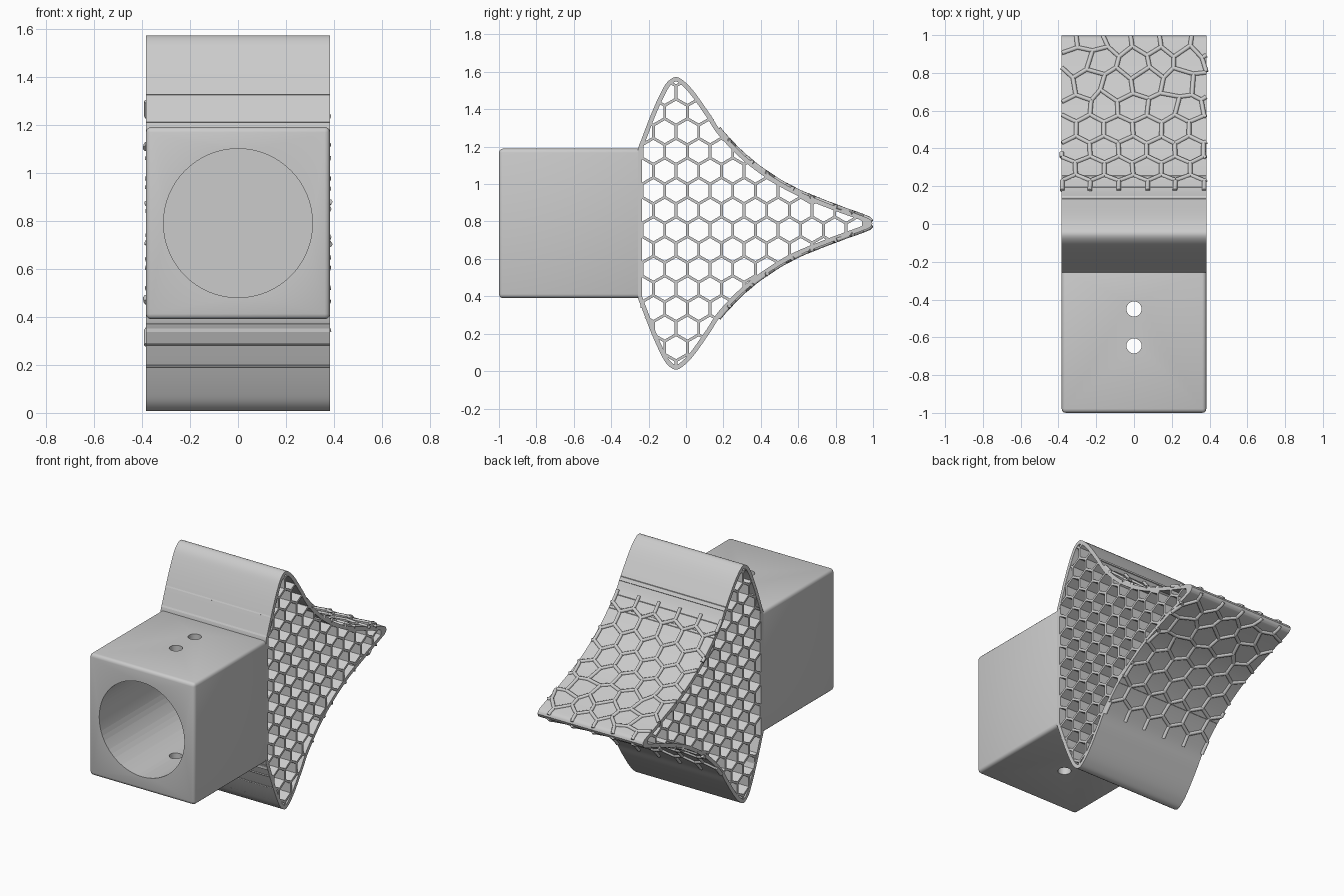
import bpy, bmesh, math, random
from mathutils import Vector

if "Cube" in bpy.data.objects:
    bpy.data.objects.remove(bpy.data.objects["Cube"])

random.seed(4)
W, CZ, WALL = 0.383, 0.79, 0.024      # half width, centre height, shell thickness


def add_mesh(name, bm, smooth=True):
    bmesh.ops.recalc_face_normals(bm, faces=bm.faces[:])
    me = bpy.data.meshes.new(name)
    bm.to_mesh(me)
    bm.free()
    ob = bpy.data.objects.new(name, me)
    bpy.context.collection.objects.link(ob)
    bpy.ops.object.select_all(action='DESELECT')
    ob.select_set(True)
    bpy.context.view_layer.objects.active = ob
    if smooth:
        bpy.ops.object.shade_smooth_by_angle(angle=math.radians(30))
    return ob


def catmull(pts, steps):
    out = []
    p = [2 * pts[0] - pts[1]] + pts + [2 * pts[-1] - pts[-2]]
    for i in range(1, len(p) - 2):
        a, b, c, d = p[i - 1:i + 3]
        for k in range(steps):
            t = k / steps
            out.append(0.5 * (2 * b + (c - a) * t + (2 * a - 5 * b + 4 * c - d) * t * t
                              + (3 * b - a - 3 * c + d) * t ** 3))
    return out + [pts[-1]]


def hex_edges(u0, u1, v0, v1, s, jitter=lambda u, v: 0):
    """Unique edges of a honeycomb with side s and points along v."""
    w, nodes, edges = math.sqrt(3) * s, {}, set()
    for j in range(-1, int((v1 - v0) / (1.5 * s)) + 3):
        for i in range(-1, int((u1 - u0) / w) + 3):
            cu, cv = u0 + (i + 0.5 * (j % 2)) * w, v0 + j * 1.5 * s
            keys = []
            for k in range(6):
                a = math.radians(30 + 60 * k)
                u, v = cu + s * math.cos(a), cv + s * math.sin(a)
                key = (round(u * 200), round(v * 200))
                if key not in nodes:
                    r = jitter(u, v)
                    nodes[key] = Vector((u + random.uniform(-r, r), v + random.uniform(-r, r)))
                keys.append(key)
            for k in range(6):
                edges.add(tuple(sorted((keys[k], keys[(k + 1) % 6]))))
    return [(nodes[a], nodes[b]) for a, b in sorted(edges)]


def clip(edge, inside, n=40):
    pts = [edge[0].lerp(edge[1], k / n) for k in range(n + 1)]
    pts = [p for p in pts if inside(p)]
    return (pts[0], pts[-1]) if len(pts) > 2 else None


# Fin profile: upper half as (y, height above centre line)
half = [(-0.257, 0.40), (-0.19, 0.575), (-0.139, 0.69), (-0.1, 0.755), (-0.053, 0.782),
        (-0.005, 0.755), (0.05, 0.695), (0.128, 0.584), (0.2, 0.478), (0.353, 0.328),
        (0.556, 0.194), (0.77, 0.103), (0.95, 0.037), (0.985, 0.02), (0.997, 0)]
top = catmull([Vector(p) for p in half], 6)


def height(y):
    for a, b in zip(top, top[1:]):
        if a.x <= y <= b.x:
            return a.y + (b.y - a.y) * (y - a.x) / max(b.x - a.x, 1e-6)
    return 0


# Fin shell: hollow profile extruded across the width
outer = top + [Vector((p.x, -p.y)) for p in reversed(top[:-1])]
inner, n = [], len(outer)
for i, p in enumerate(outer):
    t = (outer[min(i + 1, n - 1)] - outer[max(i - 1, 0)]).normalized()
    q = p + Vector((t.y, -t.x)) * WALL
    if p.x > 0.8:
        q = Vector((min(q.x, 0.94), max(q.y, 0) if p.y >= 0 else min(q.y, 0)))
    inner.append(q)
bm = bmesh.new()
rings = [[bm.verts.new((x, p.x, CZ + p.y)) for p in loop]
         for loop, x in ((outer, -W), (outer, W), (inner, W), (inner, -W))]
for r in range(4):
    a, b = rings[r], rings[(r + 1) % 4]
    for i in range(n):
        j = (i + 1) % n
        bm.faces.new((a[i], a[j], b[j], b[i]))
add_mesh("fin_shell", bm)

# Honeycomb core: thin walls running through the full width
bm = bmesh.new()
T = 0.0075
core_in = lambda p: -0.245 < p.x < 0.975 and abs(p.y - CZ) < height(p.x) - 0.008
for e in hex_edges(-0.235, 1.0, 0.02, 1.58, 0.07):
    c = clip(e, core_in)
    if not c:
        continue
    d = (c[1] - c[0]).normalized()
    nrm = Vector((-d.y, d.x)) * T
    a, b = c[0] - d * T * 0.5, c[1] + d * T * 0.5
    quad = [a + nrm, b + nrm, b - nrm, a - nrm]
    lo, hi = [[bm.verts.new((x, p.x, p.y)) for p in quad] for x in (-W + 0.002, W - 0.002)]
    bm.faces.new(lo)
    bm.faces.new(hi[::-1])
    for k in range(4):
        m = (k + 1) % 4
        bm.faces.new((lo[k], lo[m], hi[m], hi[k]))
add_mesh("honeycomb_core", bm, smooth=False)

# Raised hexagon ribs on the upper and lower tail surfaces
tail = [p for p in reversed(top) if p.x > 0.15]
dist = [0]
for a, b in zip(tail, tail[1:]):
    dist.append(dist[-1] + (b - a).length)


def on_tail(s):
    for i in range(len(tail) - 1):
        if s <= dist[i + 1]:
            return tail[i].lerp(tail[i + 1], (s - dist[i]) / (dist[i + 1] - dist[i]))
    return tail[-1]


S_END = dist[-1] - 0.03
rib_in = lambda p: abs(p.x) < W and 0.012 < p.y < S_END
ribs = hex_edges(-W, W, 0.03, S_END, 0.087, lambda u, v: 0.022 if v < 0.4 else 0.004)
for name, sign in (("upper_tail_ribs", 1), ("lower_tail_ribs", -1)):
    cu = bpy.data.curves.new(name, 'CURVE')
    cu.dimensions = '3D'
    cu.bevel_depth = 0.012
    cu.bevel_resolution = 1
    cu.use_fill_caps = True
    for e in ribs:
        c = clip(e, rib_in)
        if not c:
            continue
        sp = cu.splines.new('POLY')
        sp.points.add(3)
        for k in range(4):
            p = c[0].lerp(c[1], k / 3)
            q = on_tail(p.y)
            sp.points[k].co = (p.x, q.x, CZ + sign * q.y, 1)
    ob = bpy.data.objects.new(name, cu)
    bpy.context.collection.objects.link(ob)
    bpy.ops.object.select_all(action='DESELECT')
    ob.select_set(True)
    bpy.context.view_layer.objects.active = ob
    bpy.ops.object.convert(target='MESH')

# Socket block with rounded edges
bm = bmesh.new()
bmesh.ops.create_cube(bm, size=1)
for v in bm.verts:
    v.co = (v.co.x * 2 * W, -0.618 + v.co.y * 0.764, CZ + v.co.z * 0.8)
bmesh.ops.bevel(bm, geom=bm.edges[:], offset=0.022, segments=3, profile=0.5, affect='EDGES')
block = add_mesh("socket_block", bm)


# Front bore and the two screw holes through top and bottom
def cut(radius, depth, loc, rot=(0, 0, 0)):
    bpy.ops.mesh.primitive_cylinder_add(vertices=64, radius=radius, depth=depth,
                                        location=loc, rotation=rot)
    cutter = bpy.context.object
    cutter.name = "cutter"
    cutter.hide_render = True
    mod = block.modifiers.new("cut", 'BOOLEAN')
    mod.operation, mod.solver, mod.object = 'DIFFERENCE', 'EXACT', cutter
    bpy.ops.object.select_all(action='DESELECT')
    block.select_set(True)
    bpy.context.view_layer.objects.active = block
    bpy.ops.object.modifier_apply(modifier=mod.name)
    bpy.data.objects.remove(cutter)


cut(0.31, 0.8, (0, -0.7, CZ), (math.pi / 2, 0, 0))
for y in (-0.45, -0.645):
    cut(0.04, 1.2, (0, y, CZ))
bpy.ops.object.shade_smooth_by_angle(angle=math.radians(30))
